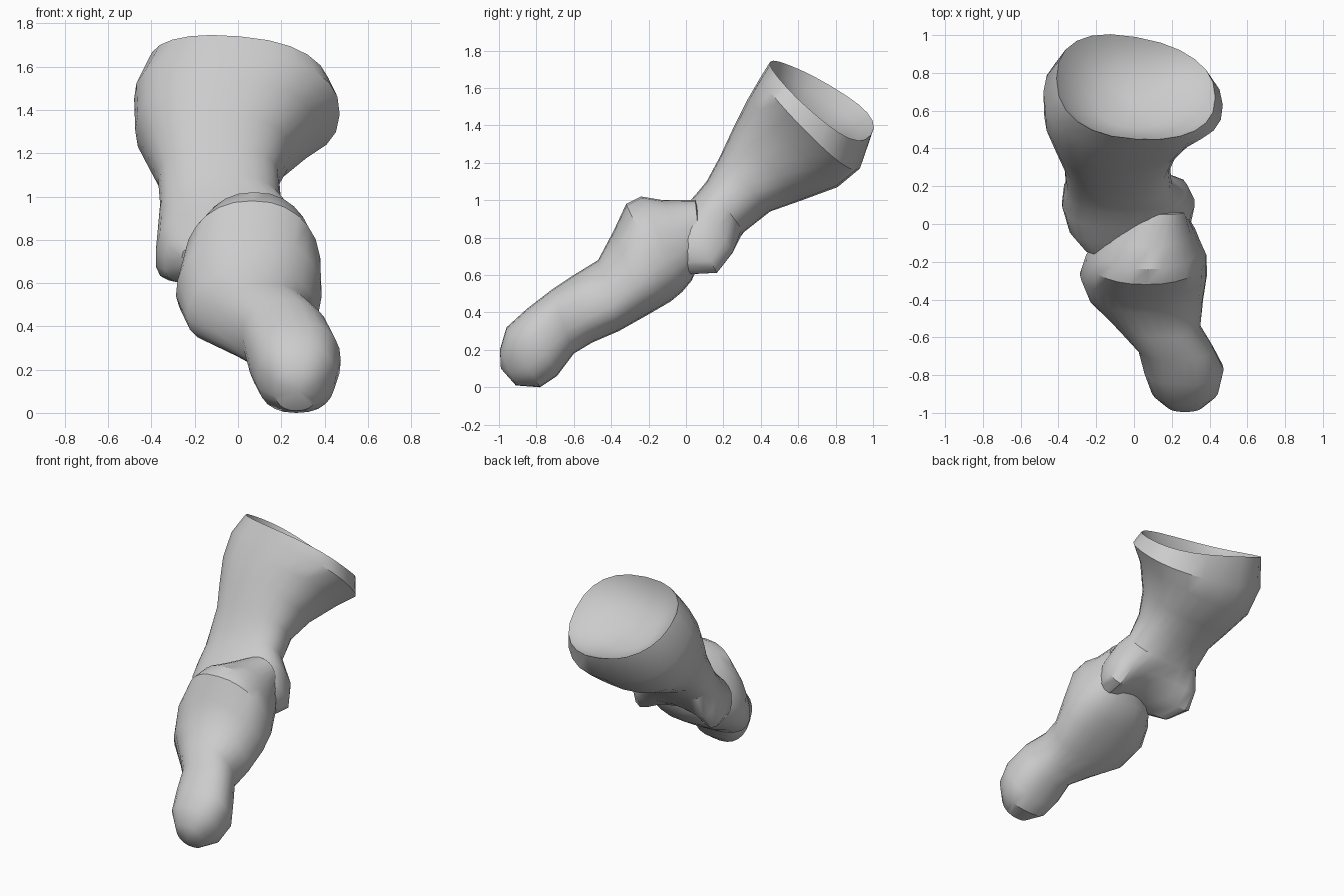
import bpy, bmesh
from math import sin, cos, pi, radians
from mathutils import Vector

old = bpy.data.objects.get("Cube")
if old:
    bpy.data.objects.remove(old, do_unlink=True)

GREY = (0.6, 0.6, 0.6, 1)
bone = bpy.data.materials.new("bone_grey")
bone.use_nodes = True
bone.diffuse_color = GREY
bone.node_tree.nodes["Principled BSDF"].inputs["Base Color"].default_value = GREY
SIDES = 24


def power(v, e):
    return (abs(v) ** e) * (1 if v >= 0 else -1)


def section(ay, az, by, bz, x0, x1, taper=0, notch=0, roll=0, scale=1, depth=0, box=0.85):
    """Oval ring spanning front-top point A to back-bottom point B."""
    a, b = Vector((0, ay, az)), Vector((0, by, bz))
    mid, half = (a + b) / 2, (a - b) / 2
    normal = Vector((1, 0, 0)).cross(half).normalized()
    if normal.z < 0:
        normal.negate()
    pts = []
    for i in range(SIDES):
        t = 2 * pi * i / SIDES
        u, v = power(sin(t), box), power(cos(t), box)
        w = u * (1 - taper * cos(t)) * scale
        v = v * scale + notch * max(0, -cos(t)) ** 6
        p = mid + half * v + normal * (roll * w * (1 - 0.45 * cos(t)) - depth)
        p.x = (x0 + x1) / 2 + w * (x1 - x0) / 2
        pts.append(p)
    return pts


def loft(name, rings, tip_start, tip_end):
    """Skin the rings and close both ends with a fan of triangles."""
    bm = bmesh.new()
    rows = [[bm.verts.new(p) for p in r] for r in rings]
    for r, s in zip(rows, rows[1:]):
        for i in range(SIDES):
            j = (i + 1) % SIDES
            bm.faces.new((r[i], r[j], s[j], s[i]))
    for row, tip in ((rows[0], tip_start), (rows[-1], tip_end)):
        v = bm.verts.new(tip)
        for i in range(SIDES):
            bm.faces.new((row[i], row[(i + 1) % SIDES], v))
    bmesh.ops.recalc_face_normals(bm, faces=bm.faces[:])
    me = bpy.data.meshes.new(name)
    bm.to_mesh(me)
    bm.free()
    me.materials.append(bone)
    ob = bpy.data.objects.new(name, me)
    bpy.context.collection.objects.link(ob)
    bpy.ops.object.select_all(action='DESELECT')
    ob.select_set(True)
    bpy.context.view_layer.objects.active = ob
    bpy.ops.object.shade_smooth_by_angle(angle=radians(35))


# Upper bone: grooved two-lobed knuckle, narrow shaft, flared end with a shallow cup
rim = (0.45, 1.74, 0.99, 1.35, -0.41, 0.43)
upper = [
    section(-0.17, 0.80, -0.10, 0.64, -0.26, 0.22),
    section(-0.10, 0.88, 0.01, 0.56, -0.34, 0.29, 0.1, 0.4, box=0.75),
    section(-0.02, 0.95, 0.20, 0.55, -0.38, 0.32, 0.1, 0.65, box=0.75),
    section(0.06, 1.04, 0.28, 0.67, -0.37, 0.28, 0.1, 0.4, box=0.75),
    section(0.11, 1.10, 0.31, 0.83, -0.36, 0.20),
    section(0.18, 1.23, 0.45, 0.94, -0.37, 0.19),
    section(0.25, 1.38, 0.62, 1.00, -0.42, 0.24),
    section(0.33, 1.54, 0.81, 1.07, -0.475, 0.36),
    section(0.40, 1.66, 0.93, 1.17, -0.48, 0.47, -0.03, roll=-0.05),
    section(*rim, roll=-0.085),
    section(*rim, roll=-0.07, scale=0.86, depth=0.06),
    section(*rim, roll=-0.03, scale=0.5, depth=0.13),
]
loft("upper_bone", upper, (0, -0.16, 0.72), (0, 0.63, 1.42))

# Lower bone: rounded tip, slim neck, broad base with a ledge beside the knuckle
lower = [
    section(-0.995, 0.20, -0.91, 0.01, 0.17, 0.37),
    section(-0.96, 0.32, -0.78, 0.00, 0.09, 0.45),
    section(-0.85, 0.42, -0.69, 0.06, 0.05, 0.475),
    section(-0.72, 0.52, -0.60, 0.18, 0.02, 0.42),
    section(-0.60, 0.60, -0.50, 0.24, -0.09, 0.35, 0.1),
    section(-0.47, 0.68, -0.36, 0.30, -0.23, 0.36, 0.2),
    section(-0.39, 0.83, -0.20, 0.39, -0.28, 0.38, 0.2),
    section(-0.32, 0.98, -0.08, 0.46, -0.25, 0.38, 0.15),
    section(-0.24, 1.02, -0.02, 0.51, -0.20, 0.35, 0.15),
    section(-0.12, 1.00, 0.03, 0.57, -0.14, 0.32, 0.15),
    section(0.05, 1.00, 0.08, 0.68, 0.02, 0.27),
]
loft("lower_bone", lower, (0.28, -0.99, 0.1), (0.14, 0.1, 0.85))
